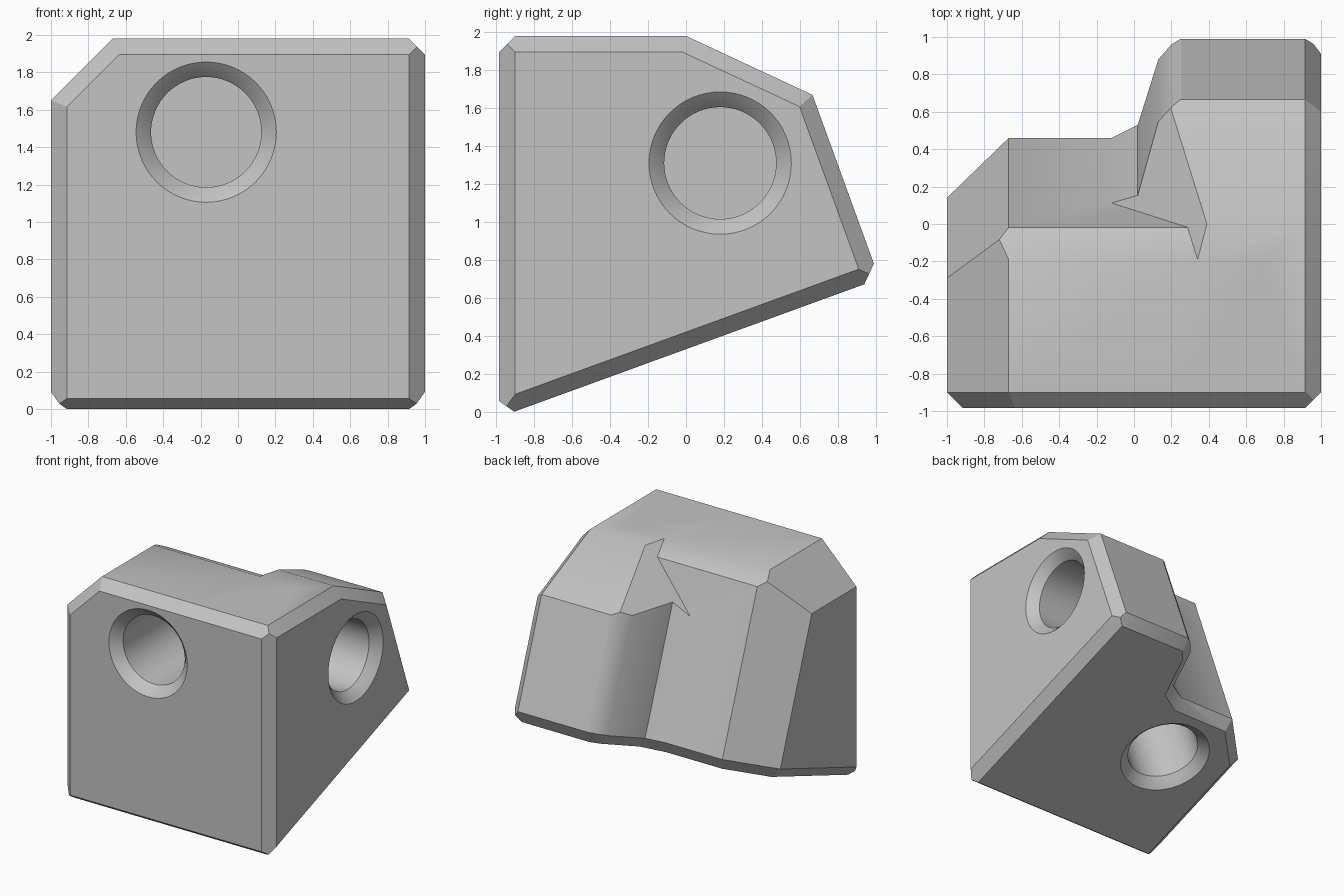
import bpy, bmesh, math
from mathutils import Vector

old = bpy.data.objects.get("Cube")
if old:
    bpy.data.objects.remove(old)

CHAMFER = 0.085
TILT = math.radians(20)
TOP = 1.98

grey = bpy.data.materials.new("plain grey")
grey.use_nodes = True
grey.diffuse_color = (0.55, 0.55, 0.55, 1)
grey.node_tree.nodes["Principled BSDF"].inputs["Base Color"].default_value = grey.diffuse_color


def plane(normal, point):
    """Half-space as outward normal and distance."""
    n = Vector(normal).normalized()
    return n, n.dot(Vector(point))


def chamfer(a, b):
    """Half-space that chamfers the edge between two planes."""
    s = a[0] + b[0]
    half_sine = math.sqrt((1 - a[0].dot(b[0])) / 2)
    return s.normalized(), (a[1] + b[1]) / s.length - CHAMFER * half_sine


def wall(p, q):
    """Wall square to the tilted base, through two footprint points."""
    p, q = (Vector((x, y, 0.42 + y * math.tan(TILT))) for x, y in (p, q))
    return plane((q - p).cross(down), p)


def link(name, bm):
    mesh = bpy.data.meshes.new(name)
    bmesh.ops.recalc_face_normals(bm, faces=bm.faces)
    bm.to_mesh(mesh)
    bm.free()
    obj = bpy.data.objects.new(name, mesh)
    bpy.context.scene.collection.objects.link(obj)
    mesh.materials.append(grey)
    return obj


def block(name, planes):
    """Convex solid left after trimming a large cube by each plane."""
    bm = bmesh.new()
    bmesh.ops.create_cube(bm, size=6)
    for n, d in planes:
        cut = bmesh.ops.bisect_plane(
            bm, geom=bm.verts[:] + bm.edges[:] + bm.faces[:], dist=1e-5,
            plane_co=n * d, plane_no=n, clear_outer=True)
        rim = [e for e in cut["geom_cut"]
               if isinstance(e, bmesh.types.BMEdge) and e.is_boundary]
        if rim:
            bmesh.ops.edgeloop_fill(bm, edges=rim)
    return link(name, bm)


def hole_cutter(name, centre, inward):
    """Blind round hole with a stepped countersink."""
    profile = [(0, -0.04), (0.375, -0.04), (0.375, 0), (0.335, 0.035),
               (0.295, 0.08), (0.295, 0.75), (0, 0.75)]
    bm = bmesh.new()
    verts = [bm.verts.new((r, 0, z)) for r, z in profile]
    edges = [bm.edges.new(pair) for pair in zip(verts, verts[1:])]
    bmesh.ops.spin(bm, geom=verts + edges, axis=(0, 0, 1), cent=(0, 0, 0),
                   angle=math.tau, steps=64, use_duplicate=False)
    bmesh.ops.remove_doubles(bm, verts=bm.verts, dist=1e-4)
    obj = link(name, bm)
    obj.rotation_mode = 'QUATERNION'
    obj.rotation_quaternion = Vector(inward).to_track_quat('Z', 'Y')
    obj.location = centre
    obj.hide_render = True
    return obj


def combine(target, other, operation):
    mod = target.modifiers.new(operation, 'BOOLEAN')
    mod.operation, mod.solver, mod.object = operation, 'EXACT', other
    bpy.context.view_layer.objects.active = target
    bpy.ops.object.modifier_apply(modifier=mod.name)
    bpy.data.objects.remove(other)


# Shared faces
down = Vector((0, math.sin(TILT), -math.cos(TILT)))
base = (down, -0.3095)
front = plane((0, -1, 0), (0, -0.985, 0))
right = plane((1, 0, 0), (1, 0, 0))
top = plane((0, 0, 1), (0, 0, TOP))
inner_slope = plane((-0.81, 0.213, 1), (0.34, -0.19, TOP))

# Front plate with clipped corner
left = plane((-1, 0, 0), (-1, 0, 0))
left_clip = plane((-1, 0, 1), (-1, 0, 1.65))
back_clip = wall((-1, 0.14), (-0.67, 0.46))
back = wall((-0.67, 0.46), (0, 0.46))
back_slope = plane((0, 0.466, 1), (0, -0.19, TOP))
inside = plane((1, 0, 0), (0.7, 0, 0))
body = block("corner_bracket", [left, front, top, left_clip, back_clip, back, back_slope,
                                base, inside]
             + [chamfer(front, p) for p in (left, top, left_clip, base)]
             + [chamfer(base, p) for p in (left, back_clip, back)])

# Side plate with rounded rear corner
corner = [(0.02, 0.53), (0.13, 0.88), (0.2, 0.96), (0.25, 0.99), (1, 0.99)]
walls = [wall(p, q) for p, q in zip(corner, corner[1:])]
side_slope = plane((0, 0.466, 1), (0, 0, TOP))
side_plate = block("side_plate", [front, right, top, side_slope, inner_slope, base] + walls
                   + [chamfer(front, p) for p in (top, right, base)]
                   + [chamfer(right, p) for p in (top, side_slope, walls[-1], base)]
                   + [chamfer(base, p) for p in walls])

# Fillet in the inner corner
web = wall((-0.12, 0.46), (0.02, 0.53))
fillet = block("inner_fillet", [web, inner_slope, base, chamfer(base, web),
                                plane((1, 0, 0), (0.25, 0, 0)),
                                plane((-1, 0, 0), (-0.3, 0, 0)),
                                plane((0, -1, 0), (0, -0.5, 0))])
combine(body, side_plate, 'UNION')
combine(body, fillet, 'UNION')

# One blind hole in each mounting face
base_z = (down.y * -0.02 + 0.3095) / math.cos(TILT)
for name, centre, inward in (
        ("front_hole", (-0.17, -0.985, 1.48), (0, 1, 0)),
        ("side_hole", (1, 0.18, 1.31), (-1, 0, 0)),
        ("base_hole", (-0.35, -0.02, base_z), -down)):
    cutter = hole_cutter(name, centre, inward)
    bpy.context.view_layer.update()
    combine(body, cutter, 'DIFFERENCE')

body.select_set(True)
bpy.context.view_layer.objects.active = body
bpy.ops.object.shade_smooth_by_angle(angle=math.radians(30))
